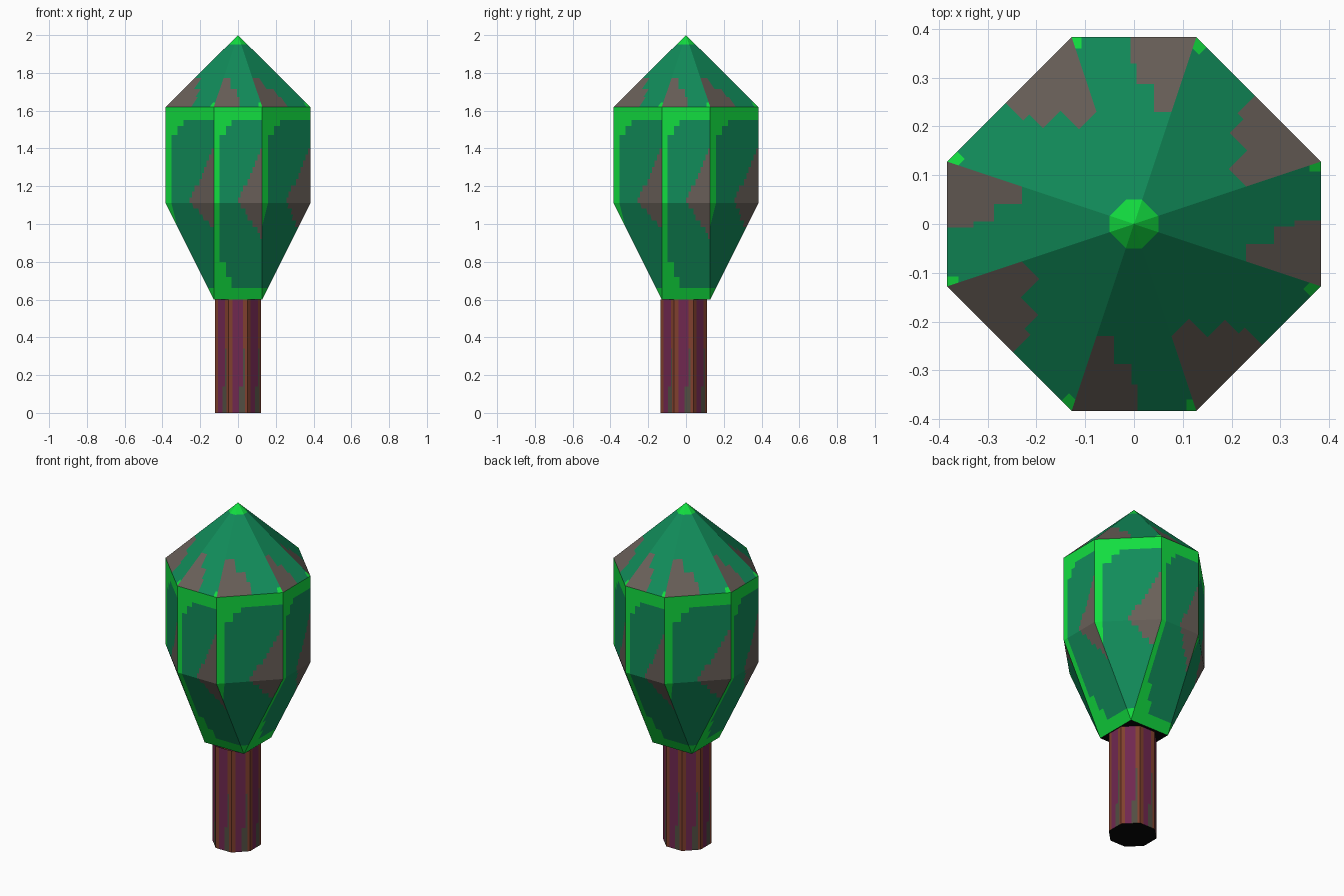
import bpy, bmesh, math
from mathutils import Vector

if "Cube" in bpy.data.objects:
    bpy.data.objects.remove(bpy.data.objects["Cube"])


def material(name, r, g, b):
    lin = [((c / 255 + 0.055) / 1.055) ** 2.4 if c > 10 else c / 255 / 12.92 for c in (r, g, b)]
    m = bpy.data.materials.new(name)
    m.diffuse_color = (*lin, 1)
    m.use_nodes = True
    m.node_tree.nodes["Principled BSDF"].inputs["Base Color"].default_value = m.diffuse_color
    return m


MATS = [material("leaf teal", 17, 140, 90), material("bright green", 18, 222, 64),
        material("warm grey", 104, 95, 88), material("bark purple", 112, 40, 80),
        material("bark rust", 128, 64, 46), material("bark olive", 82, 78, 66),
        material("underside black", 9, 9, 9)]
TEAL, BRIGHT, GREY, PURPLE, RUST, OLIVE, BLACK = range(7)


def panel(bm, angle, pts, width, us, zs, rule, centre=(0, 0)):
    """Flat panel of (side, out, z) points, cut into a grid and coloured by rule(u, z)."""
    n = Vector((math.cos(angle), math.sin(angle), 0))
    t = Vector((-n.y, n.x, 0))
    c = Vector((*centre, 0))
    verts = [bm.verts.new(c + t * s + n * o + Vector((0, 0, z))) for s, o, z in pts]
    faces = [bm.faces.new(verts)]
    cuts = [(c + t * ((u - 0.5) * width), t) for u in us] + [(Vector((0, 0, z)), Vector((0, 0, 1))) for z in zs]
    for co, no in cuts:
        geom = set(faces)
        for f in faces:
            geom.update(f.edges)
            geom.update(f.verts)
        res = bmesh.ops.bisect_plane(bm, geom=list(geom), dist=1e-5, plane_co=co, plane_no=no)
        faces = [g for g in res["geom"] if isinstance(g, bmesh.types.BMFace)]
    for f in faces:
        p = f.calc_center_median()
        f.material_index = rule((p - c).dot(t) / width + 0.5, p.z)


def finish(bm, name):
    bmesh.ops.remove_doubles(bm, verts=bm.verts, dist=1e-5)
    me = bpy.data.meshes.new(name)
    bm.to_mesh(me)
    bm.free()
    for m in MATS:
        me.materials.append(m)
    bpy.context.collection.objects.link(bpy.data.objects.new(name, me))


TOP, EAVE, WAIST, BASE = 2.0, 1.62, 1.11, 0.60


def side_rule(u, z):
    # bright frame on the left, top and bottom, stepped in the corners
    if z > 1.55 or z < 0.66 or u < 0.12:
        return BRIGHT
    if (u < 0.25 and (z > 1.47 or z < 0.8)) or (u < 0.37 and (z > 1.52 or z < 0.72)):
        return BRIGHT
    # grey wedge on the right, deepest at the waist
    reach = 0.5 * (1.40 - z) / 0.28 if z > 1.12 else 0.5 * (z - 0.92) / 0.2
    return GREY if u > 1 - min(reach, 0.5) else TEAL


def roof_rule(u, z):
    t = (z - EAVE) / (TOP - EAVE)
    if t > 0.87 or (u > 0.92 and t < 0.06):
        return BRIGHT
    if (u < 0.34 and t < 0.4) or (u < 0.48 and t < 0.25) or (u < 0.53 and t < 0.14):
        return GREY
    return TEAL


# crown: eight sectors, straight ones and wider diagonal ones
bm = bmesh.new()
U = [0.12, 0.25, 0.37] + [0.5 + 0.05 * i for i in range(10)]
Z_UP = [1.55, 1.52, 1.47] + [1.14 + 0.0325 * i for i in range(9)]
Z_LOW = [0.66, 0.72, 0.8] + [0.92 + 0.0325 * i for i in range(6)]
Z_ROOF = [EAVE + (TOP - EAVE) * t for t in (0.06, 0.14, 0.25, 0.4, 0.87)]
for k in range(8):
    a = k * math.pi / 4
    if k % 2 == 0:
        w, o = 0.128, 0.383
        low = [(-w, 0.128, BASE), (w, 0.128, BASE)]
    else:
        w, o = 0.1803, 0.3613
        low = [(0, 0.181, BASE)]
    panel(bm, a, low + [(w, o, WAIST), (-w, o, WAIST)], 2 * w, U, Z_LOW, side_rule)
    panel(bm, a, [(-w, o, WAIST), (w, o, WAIST), (w, o, EAVE), (-w, o, EAVE)], 2 * w, U, Z_UP, side_rule)
    panel(bm, a, [(-w, o, EAVE), (w, o, EAVE), (0, 0, TOP)], 2 * w,
          [0.34, 0.48, 0.53, 0.92], Z_ROOF, roof_rule)
# crown underside
s = 0.128
f = bm.faces.new([bm.verts.new((x, y, BASE)) for x, y in ((-s, -s), (-s, s), (s, s), (s, -s))])
f.material_index = BLACK
finish(bm, "tree_crown")


def bark_rule(u, z):
    if z < 0.14 and u > 0.55 and u < 0.86:
        return OLIVE
    if u < 0.22 or u > 0.86:
        return RUST
    return OLIVE if u > 0.76 and z < 0.34 else (RUST if u > 0.76 else PURPLE)


# trunk: eight-sided post with vertical bark stripes
bm = bmesh.new()
R = 0.123
h = R * math.tan(math.pi / 8)
for k in range(8):
    panel(bm, k * math.pi / 4, [(-h, R, 0), (h, R, 0), (h, R, BASE), (-h, R, BASE)], 2 * h,
          [0.22, 0.55, 0.76, 0.86], [0.14, 0.34], bark_rule, centre=(0, -0.012))
r = R / math.cos(math.pi / 8)
ring = [bm.verts.new((r * math.cos(b), r * math.sin(b) - 0.012, 0))
        for b in [math.pi / 8 - i * math.pi / 4 for i in range(8)]]
bm.faces.new(ring).material_index = BLACK
finish(bm, "tree_trunk")
